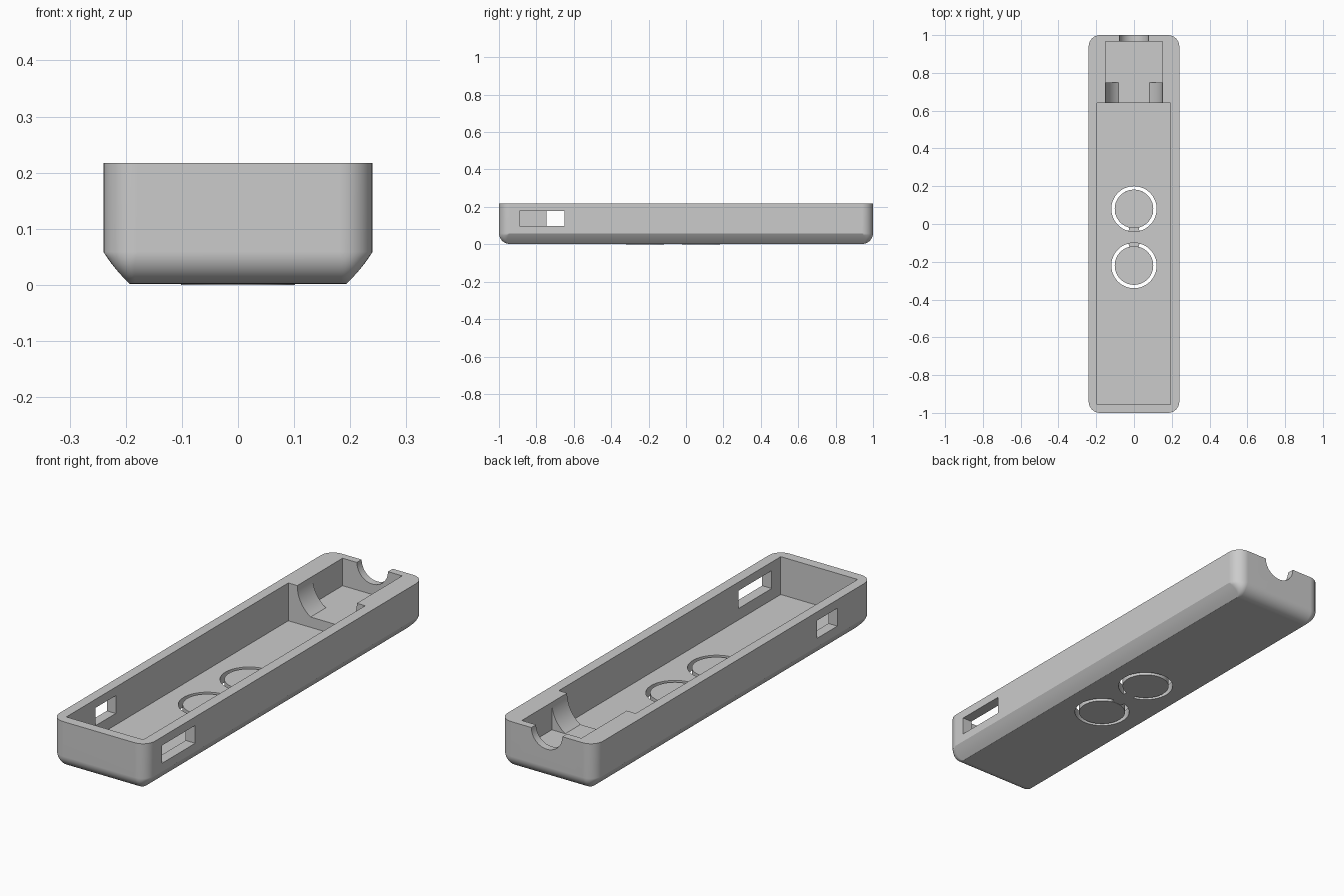
import bpy, bmesh
from math import sin, cos, pi, radians, asin

if "Cube" in bpy.data.objects:
    bpy.data.objects.remove(bpy.data.objects["Cube"], do_unlink=True)

TOP, BASE, FLOOR, SHELF = 0.217, 0.0015, 0.045, 0.092

grey = bpy.data.materials.new("plain grey")
grey.use_nodes = True
grey.diffuse_color = (0.6, 0.6, 0.6, 1)
grey.node_tree.nodes["Principled BSDF"].inputs["Base Color"].default_value = (0.6, 0.6, 0.6, 1)


def loft(name, sections):
    """Skin a list of matching closed sections and cap both ends."""
    bm = bmesh.new()
    rings = [[bm.verts.new(p) for p in s] for s in sections]
    n = len(rings[0])
    for a, b in zip(rings, rings[1:]):
        for i in range(n):
            j = (i + 1) % n
            bm.faces.new((a[i], a[j], b[j], b[i]))
    bm.faces.new(rings[0][::-1])
    bm.faces.new(rings[-1])
    bmesh.ops.recalc_face_normals(bm, faces=bm.faces[:])
    mesh = bpy.data.meshes.new(name)
    bm.to_mesh(mesh)
    bm.free()
    mesh.materials.append(grey)
    ob = bpy.data.objects.new(name, mesh)
    bpy.context.collection.objects.link(ob)
    return ob


def box(name, x0, x1, y0, y1, z0, z1):
    return loft(name, [[(x0, y0, z), (x1, y0, z), (x1, y1, z), (x0, y1, z)] for z in (z0, z1)])


def along_y(name, profile, y0, y1):
    return loft(name, [[(x, y, z) for x, z in profile] for y in (y0, y1)])


def along_z(name, outline, z0, z1):
    return loft(name, [[(x, y, z) for x, y in outline] for z in (z0, z1)])


def arc(cx, cy, r, a0, a1, n):
    return [(cx + r * cos(a0 + (a1 - a0) * i / n), cy + r * sin(a0 + (a1 - a0) * i / n))
            for i in range(n + 1)]


def rounded_rect(hx, hy, r, z):
    pts = []
    for k, (sx, sy) in enumerate(((1, 1), (-1, 1), (-1, -1), (1, -1))):
        pts += arc(sx * (hx - r), sy * (hy - r), r, k * pi / 2, (k + 1) * pi / 2, 8)
    return [(x, y, z) for x, y in pts]


# Outer body: rounded ends and nearly straight bevels along the long sides
sections = []
STEPS = 8
for i in range(STEPS + 1):
    a = pi / 2 * i / STEPS
    rise = 1 - cos(a)
    inset_y = 0.06 * (1 - sin(a))
    inset_x = 0.047 * (1 - rise) - 0.003 * sin(pi * rise)
    sections.append(rounded_rect(0.24 - inset_x, 1 - inset_y, 0.01 + 0.05 * rise, BASE + 0.0575 * rise))
sections.append(rounded_rect(0.24, 1, 0.06, TOP))
shell = loft("case_shell", sections)

# Main tray, end chamber and side windows
cutters = [
    box("tray_cutter", -0.195, 0.192, -0.955, 0.64, FLOOR, 0.3),
    box("chamber_cutter", -0.15, 0.15, 0.75, 0.966, SHELF, 0.3),
    box("long_window_cutter", 0.1, 0.3, -0.89, -0.65, 0.097, 0.178),
    box("short_window_cutter", -0.3, -0.1, -0.745, -0.60, 0.097, 0.178),
]

# Curved saddle with a flat bottom between tray and chamber
low = asin((TOP - SHELF) / 0.15)
saddle = [(-0.15, 0.3)] + arc(0, TOP, 0.15, pi, pi + low, 12)
saddle += arc(0, TOP, 0.15, -low, 0, 12) + [(0.15, 0.3)]
cutters.append(along_y("saddle_cutter", saddle, 0.6, 0.75))

# Half-round notch in the back wall
notch = [(-0.078, 0.3)] + arc(0, TOP, 0.078, pi, 2 * pi, 24) + [(0.078, 0.3)]
cutters.append(along_y("notch_cutter", notch, 0.93, 1.1))

# Open ring slots, each leaving a button hanging on one small tab
BUTTONS = (("back", 0.08, -pi / 2), ("front", -0.22, pi / 2))
for side, cy, tab in BUTTONS:
    a0, a1 = tab + radians(14), tab + radians(346)
    slot = arc(0, cy, 0.12, a0, a1, 56) + arc(0, cy, 0.102, a1, a0, 56)
    cutters.append(along_z(side + "_slot_cutter", slot, -0.05, 0.08))
    # Shallow groove that thins the tab
    groove = arc(0, cy, 0.12, tab - 0.28, tab + 0.28, 8) + arc(0, cy, 0.102, tab + 0.28, tab - 0.28, 8)
    cutters.append(along_z(side + "_groove_cutter", groove, 0.025, 0.08))

for cutter in cutters:
    cutter.hide_render = True
    mod = shell.modifiers.new(cutter.name, 'BOOLEAN')
    mod.operation, mod.solver, mod.object = 'DIFFERENCE', 'EXACT', cutter
bpy.context.view_layer.update()
cut_mesh = bpy.data.meshes.new_from_object(
    shell.evaluated_get(bpy.context.evaluated_depsgraph_get()))
shell.modifiers.clear()
shell.data = cut_mesh
for cutter in cutters:
    bpy.data.objects.remove(cutter, do_unlink=True)

# Button pads standing slightly proud of the underside
parts = [shell]
for side, cy, tab in BUTTONS:
    parts.append(along_z(side + "_button_pad", arc(0, cy, 0.102, 0, 2 * pi, 56)[:-1], 0, 0.015))

for ob in parts:
    bpy.ops.object.select_all(action='DESELECT')
    ob.select_set(True)
    bpy.context.view_layer.objects.active = ob
    bpy.ops.object.shade_smooth_by_angle(angle=radians(28))

# Keep the large walls evenly shaded beside the rounded edges
shell.modifiers.new("even_shading", 'WEIGHTED_NORMAL').keep_sharp = True
